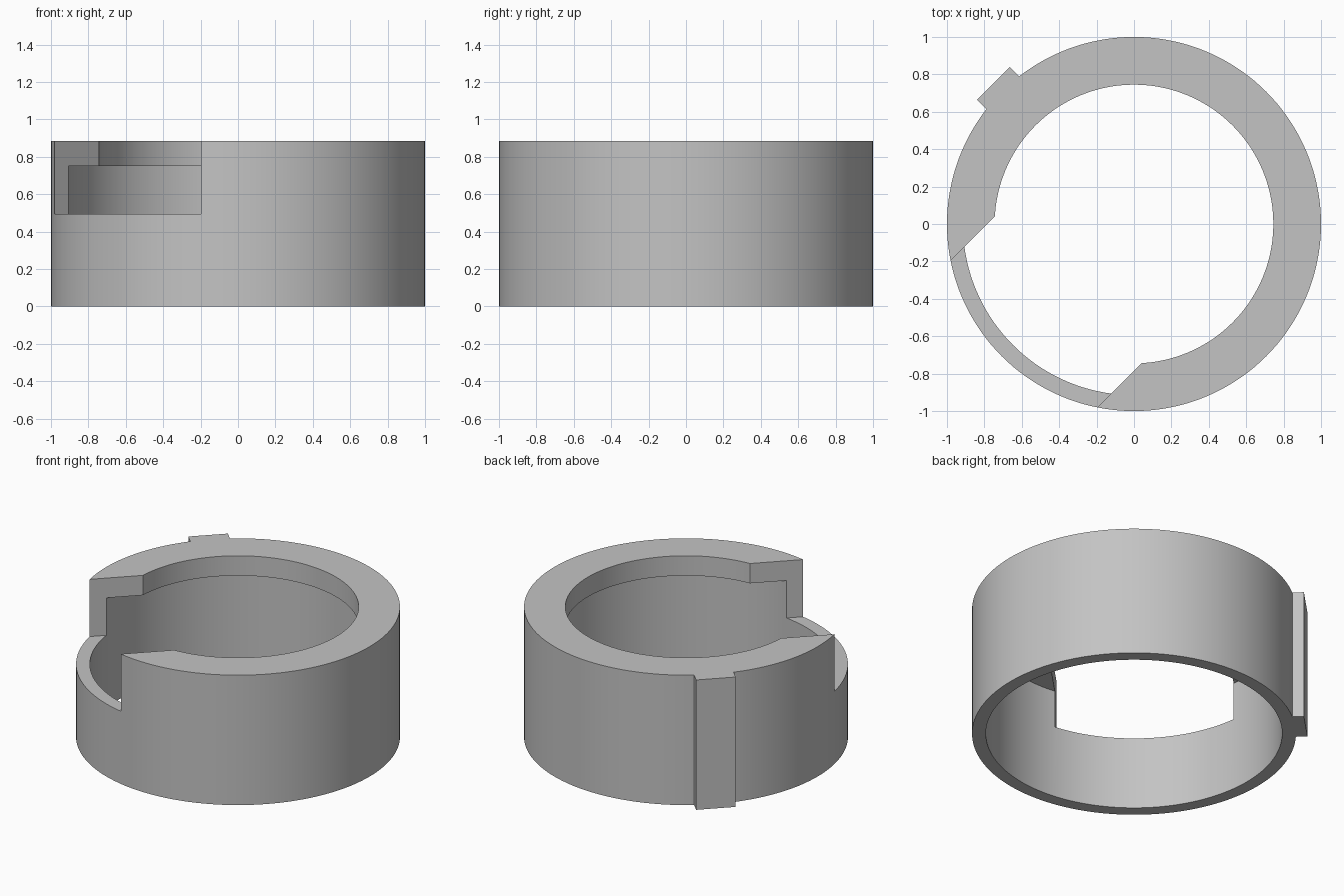
import bpy, bmesh
from math import pi, radians
from mathutils import Matrix, Vector

old = bpy.data.objects.get("Cube")
if old:
    bpy.data.objects.remove(old, do_unlink=True)

HEIGHT = 0.885
SEGMENTS = 144

grey = bpy.data.materials.new("light_grey")
grey.use_nodes = True
grey.diffuse_color = (0.55, 0.55, 0.55, 1)
grey.node_tree.nodes["Principled BSDF"].inputs["Base Color"].default_value = grey.diffuse_color


def add_object(name, bm):
    bmesh.ops.recalc_face_normals(bm, faces=bm.faces)
    mesh = bpy.data.meshes.new(name)
    bm.to_mesh(mesh)
    bm.free()
    mesh.materials.append(grey)
    obj = bpy.data.objects.new(name, mesh)
    bpy.context.collection.objects.link(obj)
    return obj


def lathe(name, profile):
    bm = bmesh.new()
    verts = [bm.verts.new((r, 0, z)) for r, z in profile]
    edges = [bm.edges.new((v, verts[i - 1])) for i, v in enumerate(verts)]
    bmesh.ops.spin(bm, geom=verts + edges, cent=(0, 0, 0), axis=(0, 0, 1),
                   angle=2 * pi, steps=SEGMENTS, use_merge=True)
    bmesh.ops.remove_doubles(bm, verts=bm.verts, dist=0.0001)
    return add_object(name, bm)


def radial_box(name, angle, near, far, width, bottom, top):
    """Box lying along the direction given by angle around z."""
    bm = bmesh.new()
    size = Vector((far - near, width, top - bottom, 1))
    centre = Vector(((near + far) / 2, 0, (bottom + top) / 2))
    matrix = (Matrix.Rotation(radians(angle), 4, "Z")
              @ Matrix.Translation(centre) @ Matrix.Diagonal(size))
    bmesh.ops.create_cube(bm, size=1, matrix=matrix)
    return add_object(name, bm)


def boolean(target, tool, operation):
    mod = target.modifiers.new(tool.name, "BOOLEAN")
    mod.operation, mod.object, mod.solver = operation, tool, "EXACT"
    bpy.context.view_layer.objects.active = target
    bpy.ops.object.modifier_apply(modifier=mod.name)
    bpy.data.objects.remove(tool, do_unlink=True)


# Thin sleeve with a thicker inward lip at the top
ring = lathe("lipped_ring", [(1, 0), (1, HEIGHT), (0.745, HEIGHT),
                             (0.745, 0.75), (0.915, 0.75), (0.915, 0)])

# Locating key running the full height of the outer wall
boolean(ring, radial_box("locating_key", 135, 0.95, 1.064, 0.248, 0, HEIGHT), "UNION")

# Straight-sided notch through the upper wall and lip
boolean(ring, radial_box("notch_cutter", 225, 0.2, 1.3, 1.108, 0.495, 1.2), "DIFFERENCE")

bpy.ops.object.select_all(action="DESELECT")
ring.select_set(True)
bpy.context.view_layer.objects.active = ring
bpy.ops.object.shade_smooth_by_angle(angle=radians(25))
